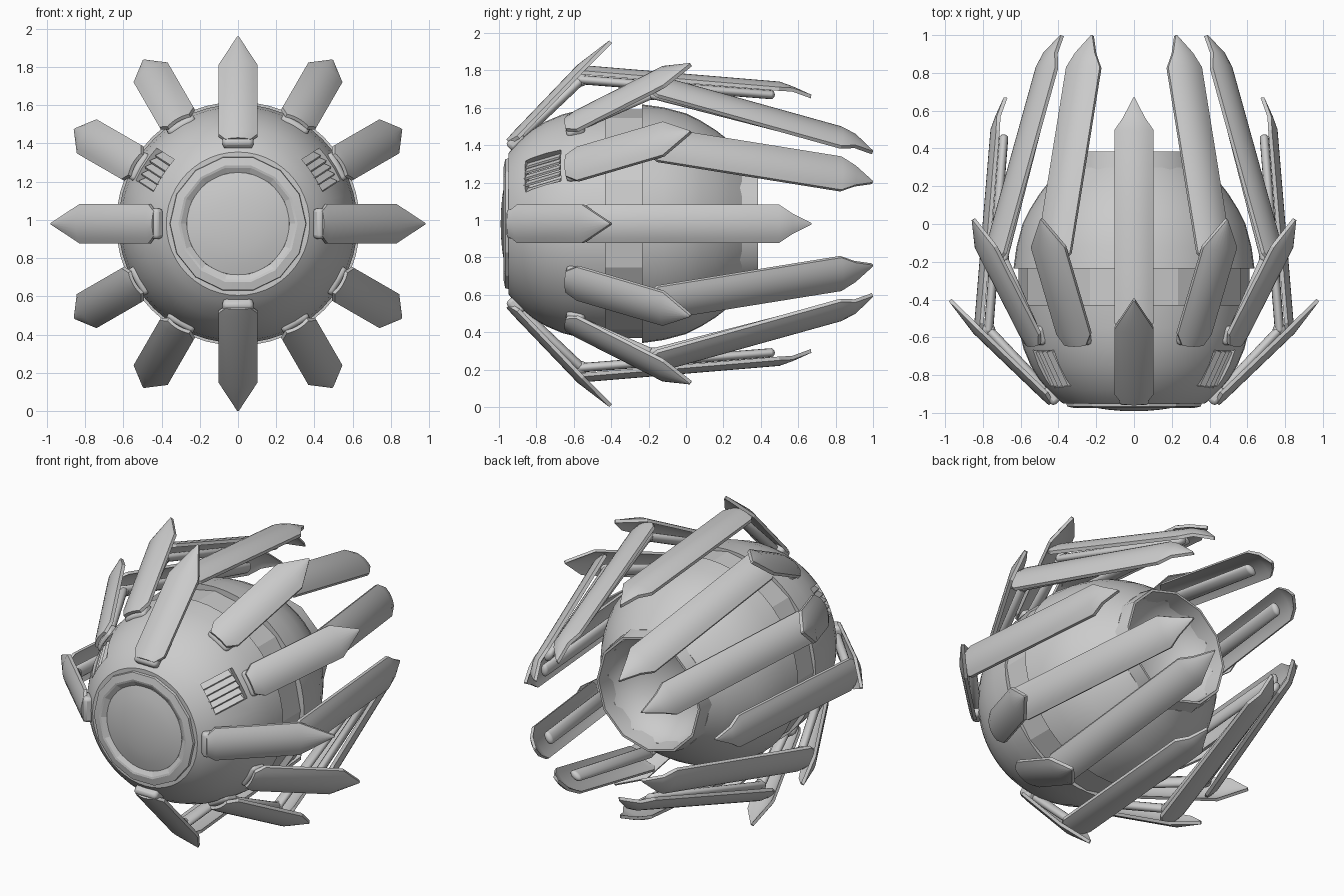
import bpy, bmesh
from math import sin, cos, pi, radians
from mathutils import Vector, Matrix

if "Cube" in bpy.data.objects:
    bpy.data.objects.remove(bpy.data.objects["Cube"])

ZC = 0.98  # height of the body axis, which runs along y


def finish(name, bm, angle=32):
    bmesh.ops.remove_doubles(bm, verts=bm.verts, dist=1e-5)
    bmesh.ops.recalc_face_normals(bm, faces=bm.faces)
    me = bpy.data.meshes.new(name)
    bm.to_mesh(me)
    bm.free()
    ob = bpy.data.objects.new(name, me)
    bpy.context.collection.objects.link(ob)
    smooth(ob, angle)
    return ob


def smooth(ob, angle=32):
    bpy.ops.object.select_all(action='DESELECT')
    bpy.context.view_layer.objects.active = ob
    ob.select_set(True)
    bpy.ops.object.shade_smooth_by_angle(angle=radians(angle))


def polar(a, u, y, r):
    """Point at angle a around the axis, offset u sideways."""
    return Vector((r * cos(a) - u * sin(a), y, ZC + r * sin(a) + u * cos(a)))


def lathe(name, profile, segs, closed=False, angle=32):
    bm = bmesh.new()
    rings = [[bm.verts.new(polar(2 * pi * i / segs, 0, y, max(r, 1e-7)))
              for i in range(segs)] for y, r in profile]
    pairs = list(zip(rings, rings[1:]))
    if closed:
        pairs.append((rings[-1], rings[0]))
    for a, b in pairs:
        for i in range(segs):
            j = (i + 1) % segs
            bm.faces.new((a[i], a[j], b[j], b[i]))
    return finish(name, bm, angle)


def frame(a, centre, direction):
    """Matrix in an arm plane: x sideways, y along, z outwards."""
    d = Vector(direction).normalized()
    side = Vector((-sin(a), 0, cos(a)))
    rad = Vector((cos(a), 0, sin(a)))
    along = Vector((0, d.x, 0)) + rad * d.y
    norm = Vector((0, -d.y, 0)) + rad * d.x
    m = Matrix((side, along, norm)).transposed().to_4x4()
    m.translation = polar(a, *centre)
    return m


def box(name, a, centre, direction, size, tilt=0):
    m = frame(a, centre, direction) @ Matrix.Rotation(tilt, 4, 'Y')
    bm = bmesh.new()
    bmesh.ops.create_cube(bm, size=1, matrix=m @ Matrix.Diagonal((*size, 1)))
    return finish(name, bm)


def plate(name, a, stations, sag=0.028, thick=0.02):
    """Curved armour plate; stations are (y, r, half width)."""
    n = 8
    (y0, r0, _), (y1, r1, _) = stations[0], stations[-2]
    d = Vector((y1 - y0, r1 - r0)).normalized()
    ny, nr = -d.y, d.x
    bm = bmesh.new()
    layers = []
    for t in (0, thick):
        grid = []
        for y, r, w in stations:
            row = []
            for i in range(n + 1):
                u = w * (2 * i / n - 1)
                o = -sag * (u / 0.1) ** 2 - t
                row.append(bm.verts.new(polar(a, u, y + ny * o, r + nr * o)))
            grid.append(row)
        layers.append(grid)
        for p, q in zip(grid, grid[1:]):
            for i in range(n):
                bm.faces.new((p[i], p[i + 1], q[i + 1], q[i]))
    top, low = layers
    # plate rims
    for e in (0, n):
        for k in range(len(stations) - 1):
            bm.faces.new((top[k][e], top[k + 1][e], low[k + 1][e], low[k][e]))
    for k in (0, -1):
        for i in range(n):
            bm.faces.new((top[k][i], top[k][i + 1], low[k][i + 1], low[k][i]))
    return finish(name, bm, 25)


def rod(name, a, p, q, radius, widen):
    """Round-ended strut between two (y, r) points, flattened sideways."""
    d = Vector(q) - Vector(p)
    bm = bmesh.new()
    bmesh.ops.create_uvsphere(bm, u_segments=14, v_segments=10, radius=radius,
                              matrix=Matrix.Rotation(-pi / 2, 4, 'X'))
    for v in bm.verts:
        v.co.x *= widen
        if v.co.y > 1e-5:
            v.co.y += d.length
    bmesh.ops.transform(bm, verts=bm.verts, matrix=frame(a, (0, *p), d))
    return finish(name, bm, 50)


def ball(name, a, p, radius):
    bm = bmesh.new()
    bmesh.ops.create_uvsphere(bm, u_segments=16, v_segments=10, radius=radius,
                              matrix=Matrix.Translation(polar(a, 0, *p)))
    return finish(name, bm, 60)


# body shells
front = lathe("front_shell", [(-0.95, 0), (-0.95, 0.375), (-0.92, 0.415), (-0.88, 0.455),
              (-0.82, 0.505), (-0.75, 0.547), (-0.66, 0.585), (-0.55, 0.612),
              (-0.43, 0.625), (-0.43, 0)], 48)
lathe("middle_band", [(-0.46, 0), (-0.46, 0.612), (-0.22, 0.612), (-0.22, 0)], 16, angle=10)
lathe("rear_shell", [(-0.235, 0), (-0.235, 0.638), (-0.12, 0.622), (0, 0.59),
      (0.08, 0.55), (0.16, 0.5), (0.23, 0.445), (0.3, 0.375), (0.3, 0.345),
      (0.22, 0.32), (0.14, 0.23), (0.1, 0.12), (0.09, 0)], 48)
lathe("rear_collar", [(0.27, 0.39), (0.385, 0.37), (0.385, 0.355), (0.27, 0.345)],
      12, closed=True, angle=40)

# front eye: ring and domed lens
lathe("eye_ring", [(-0.93, 0.36), (-0.966, 0.355), (-0.975, 0.312), (-0.972, 0.30),
      (-0.955, 0.27), (-0.93, 0.27)], 14, closed=True, angle=10)
lathe("eye_lens", [(-0.94, 0.275), (-0.957, 0.268), (-0.972, 0.21), (-0.983, 0.14),
      (-0.989, 0.07), (-0.991, 0)], 40)

# louvred vents on the upper front, with tilted slats in a recess
slope = (0.876, 0.48)
for side, a, s in (("right", radians(33), 1), ("left", radians(147), -1)):
    cut = box("vent_cutter_" + side, a, (0, -0.77, 0.53), slope, (0.2, 0.22, 0.11))
    cut.hide_render = True
    mod = front.modifiers.new("vent", 'BOOLEAN')
    mod.operation = 'DIFFERENCE'
    mod.solver = 'EXACT'
    mod.object = cut
    bpy.context.view_layer.objects.active = front
    bpy.ops.object.modifier_apply(modifier=mod.name)
    bpy.data.objects.remove(cut)
    for i in range(5):
        u = -0.08 + 0.04 * i
        box(f"vent_slat_{side}_{i}", a, (u, -0.765, 0.503 - 2.0 * u * u),
            slope, (0.046, 0.215, 0.012), s * radians(35))
smooth(front)

# twelve folding arms: four forward ones on the cardinal axes, eight set back
FORWARD = dict(
    first=[(-0.96, 0.45, 0.065), (-0.925, 0.49, 0.103), (-0.58, 0.85, 0.103),
           (-0.41, 0.98, 0.004)],
    second=[(-0.575, 0.835, 0.07), (-0.52, 0.845, 0.103), (0.5, 0.76, 0.103),
            (0.57, 0.735, 0.055), (0.67, 0.69, 0.004)],
    root=(-0.91, 0.44), joint=(-0.56, 0.77), end=(0.45, 0.69))
REAR = dict(
    first=[(-0.65, 0.635, 0.065), (-0.6, 0.67, 0.103), (-0.14, 0.94, 0.103),
           (0.02, 0.99, 0.004)],
    second=[(-0.19, 0.89, 0.07), (-0.14, 0.885, 0.103), (0.84, 0.57, 0.103),
            (0.91, 0.53, 0.06), (1.0, 0.45, 0.004)],
    root=(-0.59, 0.6), joint=(-0.18, 0.805), end=(0.74, 0.53))

for k in range(12):
    a = radians(30 * k)
    arm = FORWARD if k % 3 == 0 else REAR
    root, joint, end = arm["root"], arm["joint"], arm["end"]
    plate(f"front_plate_{k}", a, arm["first"])
    plate(f"rear_plate_{k}", a, arm["second"])
    rod(f"front_rod_{k}", a, root, joint, 0.027, 1.5)
    rod(f"rear_rod_{k}", a, joint, end, 0.025, 1.7)
    ball(f"joint_{k}", a, joint, 0.036)
    # hinge bracket against the body
    d = (joint[0] - root[0], joint[1] - root[1])
    b = box(f"hinge_{k}", a, (0, root[0], root[1]), d, (0.16, 0.10, 0.06))
    bev = b.modifiers.new("bevel", 'BEVEL')
    bev.width = 0.02
    bev.segments = 2
